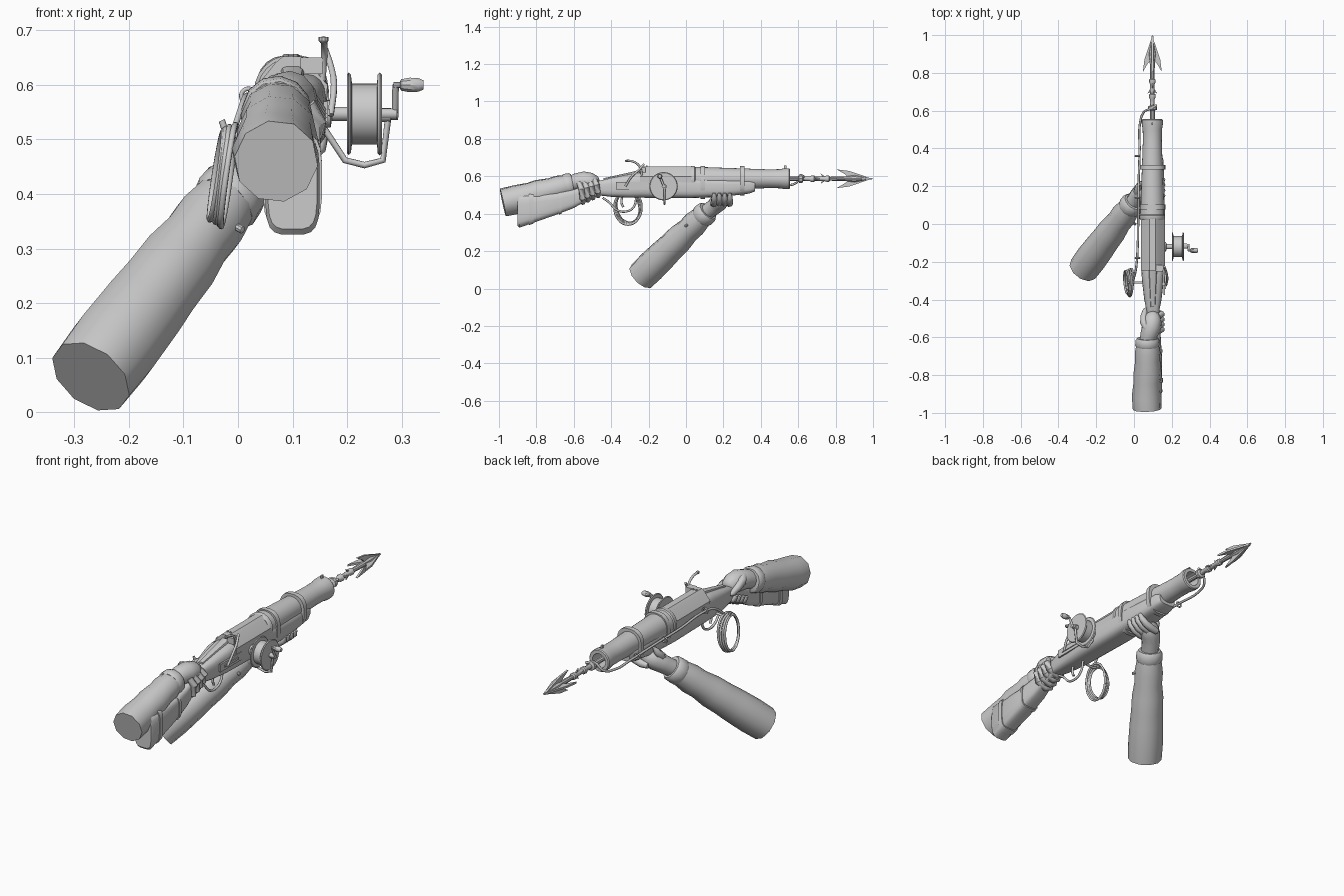
import bpy, math
from math import cos, sin, pi
from mathutils import Vector, Matrix

AX, AZ = 0.097, 0.587          # bore axis


def make(name, verts, faces, angle=35):
    me = bpy.data.meshes.new(name)
    me.from_pydata([tuple(v) for v in verts], [], faces)
    ob = bpy.data.objects.new(name, me)
    bpy.context.collection.objects.link(ob)
    bpy.ops.object.select_all(action='DESELECT')
    ob.select_set(True)
    bpy.context.view_layer.objects.active = ob
    bpy.ops.object.mode_set(mode='EDIT')
    bpy.ops.mesh.select_all(action='SELECT')
    bpy.ops.mesh.normals_make_consistent(inside=False)
    bpy.ops.object.mode_set(mode='OBJECT')
    bpy.ops.object.shade_smooth_by_angle(angle=math.radians(angle))
    return ob


def skin(name, rings, angle=35):
    n = len(rings[0])
    faces = [(k*n+i, k*n+(i+1) % n, (k+1)*n+(i+1) % n, (k+1)*n+i)
             for k in range(len(rings)-1) for i in range(n)]
    faces += [tuple(range(n)), tuple(range((len(rings)-1)*n, len(rings)*n))]
    return make(name, [v for r in rings for v in r], faces, angle)


def limb(name, stations, n=12):
    """Tapered tube through (x, y, z, radius) stations."""
    P = [Vector(s[:3]) for s in stations]
    rings = []
    for k, s in enumerate(stations):
        t = (P[min(k+1, len(P)-1)] - P[max(k-1, 0)]).normalized()
        u = t.cross(Vector((0.1, 0.2, 1))).normalized()
        v = u.cross(t)
        rings.append([P[k] + s[3]*(cos(2*pi*i/n)*u + sin(2*pi*i/n)*v) for i in range(n)])
    return skin(name, rings, 50)


def body(name, stations, n=20, p=4.0, cx=0.1):
    """Rounded-box sections (y, z low, z high, half width) along y."""
    def q(c):
        return math.copysign(abs(c)**(2/p), c)
    return skin(name, [[(cx+w*q(cos(2*pi*(i+.5)/n)), y, (a+b)/2+(b-a)/2*q(sin(2*pi*(i+.5)/n)))
                        for i in range(n)] for y, a, b, w in stations])


def lathe(name, origin, axis, prof, n=20):
    """Turned part; profile is (distance, radius) along the axis."""
    m = Matrix.Translation(origin) @ Vector(axis).to_track_quat('Z', 'Y').to_matrix().to_4x4()
    return skin(name, [[m @ Vector((r*cos(2*pi*i/n), r*sin(2*pi*i/n), d)) for i in range(n)]
                       for d, r in prof])


def wire(name, pts, r, smooth=True, cyclic=False):
    cu = bpy.data.curves.new(name, 'CURVE')
    cu.dimensions, cu.bevel_depth, cu.bevel_resolution = '3D', r, 2
    cu.use_fill_caps, cu.resolution_u = True, 4
    sp = cu.splines.new('BEZIER')
    sp.bezier_points.add(len(pts)-1)
    for b, c in zip(sp.bezier_points, pts):
        b.co = c
        b.handle_left_type = b.handle_right_type = 'AUTO' if smooth else 'VECTOR'
    sp.use_cyclic_u = cyclic
    ob = bpy.data.objects.new(name, cu)
    bpy.context.collection.objects.link(ob)
    bpy.ops.object.select_all(action='DESELECT')
    ob.select_set(True)
    bpy.context.view_layer.objects.active = ob
    bpy.ops.object.convert(target='MESH')
    return bpy.context.object


def box(name, c, s):
    v = [(c[0]+s[0]*i/2, c[1]+s[1]*j/2, c[2]+s[2]*k/2) for i in (-1, 1) for j in (-1, 1) for k in (-1, 1)]
    return make(name, v, [(0, 1, 3, 2), (4, 6, 7, 5), (0, 4, 5, 1), (2, 3, 7, 6), (0, 2, 6, 4), (1, 5, 7, 3)])


# stock and forend
body("stock", [(-.90, .335, .495, .045), (-.89, .325, .505, .05), (-.7, .392, .51, .048),
               (-.6, .43, .53, .042), (-.54, .465, .55, .035), (-.46, .497, .577, .034)])
body("grip_and_forend", [(-.46, .497, .577, .034), (-.4, .49, .592, .046), (-.3, .485, .612, .058),
                         (-.24, .485, .622, .062), (.02, .483, .60, .064), (.2, .49, .59, .062),
                         (.34, .508, .582, .056), (.37, .52, .575, .045)], p=3.5)
body("butt_strap", [(-.84, .338, .512, .054), (-.815, .347, .512, .054)])
body("stock_strap", [(-.68, .395, .516, .051), (-.665, .40, .518, .051)])

# receiver with chamfered top
sec = [(.04, .52), (.036, .60), (.068, .64), (.082, .652), (.115, .652), (.13, .64), (.164, .60), (.16, .52)]
skin("receiver", [[(x, y, z) for x, z in sec] for y in (-.245, .03)])
body("receiver_tang", [(-.44, .57, .59, .012), (-.24, .60, .635, .022)], n=12)
box("side_plate", (.161, -.29, .55), (.008, .17, .04))
box("side_slot", (.166, -.29, .55), (.006, .11, .012))
for x in (.088, .106):
    lathe("rear_sight_peg", (x, -.21, .645), (0, 0, 1), [(0, .005), (.012, .005)], 8)

# barrel, bands and muzzle
lathe("barrel", (AX, 0, AZ), (0, 1, 0),
      [(.02, .062), (.03, .068), (.045, .068), (.05, .063), (.1, .062), (.3, .055), (.44, .05), (.50, .051),
       (.53, .056), (.55, .056), (.555, .052), (.555, .036), (.45, .034)], 24)
for y in (.09, .30):
    z0 = .478 if y < .2 else .496
    body("barrel_band", [(y-.012, z0, .655, .068), (y+.012, z0, .655, .068)], n=24, p=2.6, cx=AX+.002)
box("front_sight", (AX, .53, .648), (.008, .014, .018))

# harpoon shaft, collar, wraps, barbs and head
lathe("harpoon_shaft", (AX, 0, AZ), (0, 1, 0),
      [(.46, .013), (.60, .013), (.605, .024), (.622, .024), (.627, .012), (.66, .012), (.67, .018), (.685, .018),
       (.69, .012), (.74, .012), (.75, .017), (.765, .017), (.77, .011), (.86, .014), (.9, .02), (1.0, .0005)], 10)


def blade(name, prof, ang, t):
    c, s = cos(ang), sin(ang)
    rings = [[(AX+r*c-d*s, y, AZ+r*s+d*c) for y, r in prof] for d in (-t, t)]
    return skin(name, rings)


for k in range(4):
    blade("head_barb", [(.995, .0), (.93, .022), (.87, .042), (.805, .05), (.85, .024), (.865, .008), (.88, .0)], k*pi/2, .005)
    blade("small_barb", [(.72+.03*(k % 2), .008), (.69+.03*(k % 2), .027), (.70+.03*(k % 2), .008)], k*pi/2, .003)

# line reel with crank and guard
lathe("reel", (.15, -.12, .547), (1, 0, 0),
      [(0, .025), (.02, .025), (.022, .013), (.05, .013), (.05, .072), (.053, .076), (.057, .072), (.059, .056),
       (.105, .056), (.106, .072), (.110, .076), (.114, .072), (.114, .01), (.142, .01)], 28)
wire("crank_arm", [(.288, -.115, .54), (.289, -.14, .60)], .006, False)
lathe("crank_handle", (.285, -.14, .60), (1, 0, 0),
      [(0, .006), (.012, .006), (.014, .011), (.03, .014), (.046, .013), (.055, .009)], 10)
lathe("crank_hub", (.26, -.115, .545), (1, 0, 0), [(0, .013), (.02, .013), (.021, .009), (.033, .009)], 12)
wire("reel_guard", [(.158, -.12, .52), (.196, -.115, .462), (.232, -.115, .453), (.266, -.115, .462), (.276, -.115, .545)],
     .006, False)

# cocking levers
wire("cocking_horn", [(.157, -.32, .684), (.158, -.28, .678), (.158, -.25, .655), (.154, -.235, .60)], .006)
lathe("horn_tip", (.157, -.318, .677), (0, 0, 1), [(0, .006), (.004, .009), (.011, .009)], 10)
wire("bolt_arm", [(.160, -.225, .665), (.171, -.255, .632), (.176, -.29, .60), (.170, -.325, .545)], .006)
box("bolt_seat", (.135, -.235, .635), (.04, .035, .03))

# trigger and guard
wire("trigger_guard", [(.1, -.445, .485), (.1, -.41, .46), (.1, -.37, .42), (.1, -.32, .412), (.1, -.28, .435), (.1, -.265, .49)], .006)
wire("trigger", [(.1, -.34, .495), (.1, -.345, .46), (.1, -.335, .435)], .006)

# coiled rope on its hook, and the line to the harpoon
for k in range(4):
    ry, rz = .073-.004*k, .093-.004*k
    wire("rope_coil", [(-.018-.007*k+.013*sin(2*pi*i/10)+.004*cos(2*pi*i/10+k), -.31+ry*cos(2*pi*i/10+.05*k),
                        .434+rz*sin(2*pi*i/10)) for i in range(10)], .0055, cyclic=True)
wire("coil_hook", [(.06, -.31, .512), (-.02, -.31, .515), (-.03, -.31, .535)], .006)
wire("harpoon_line", [(-.005, -.30, .525), (.01, -.24, .57), (.018, -.15, .58), (.022, .0, .565), (.024, .2, .56),
                      (.03, .4, .55), (.03, .52, .55), (.05, .59, .565), (.085, .61, .605), (.12, .63, .60)], .006)
for y in (-.18, .14, .36):
    wire("line_eyelet", [(.019+.013*cos(a*pi/4), y, (.58 if y < 0 else .556)+.013*sin(a*pi/4)) for a in range(8)],
         .004, cyclic=True)

# rear arm sleeve, cuff and hand
limb("rear_sleeve", [(.070, -.979, .460, .077), (.067, -.91, .475, .079), (.070, -.83, .497, .072),
                     (.072, -.79, .508, .075), (.072, -.72, .527, .066), (.072, -.68, .538, .068), (.071, -.635, .550, .059)], 10)
limb("rear_cuff", [(.071, -.65, .547, .061), (.071, -.64, .549, .065), (.071, -.615, .556, .063), (.071, -.605, .558, .056)], 12)
limb("rear_palm", [(.072, -.62, .557, .043), (.08, -.585, .570, .046), (.093, -.545, .575, .051),
                   (.098, -.51, .570, .049), (.10, -.48, .562, .038), (.10, -.468, .558, .02)], 12)
for k in range(4):
    y, z = -.558+.027*k, .012*k
    limb("rear_finger", [(.128, y-.012, .565+z*.4, .015), (.146, y, .53+z*.6, .017), (.138, y+.004, .482+z, .016),
                         (.10, y+.006, .462+z, .015), (.062, y+.004, .478+z, .014), (.05, y+.002, .50+z, .008)], 8)
limb("rear_thumb", [(.075, -.56, .595, .022), (.052, -.52, .59, .021), (.052, -.485, .57, .017),
                    (.06, -.455, .55, .013), (.063, -.445, .545, .006)], 8)

# front arm sleeve, cuff and hand
A, D = Vector((-.27, -.24, .065)), Vector((.27, .358, .35))
limb("front_sleeve", [(*(A+D*t), r) for t, r in
                      ((0, .081), (.15, .084), (.33, .081), (.45, .077), (.58, .076), (.7, .067), (.8, .069), (.93, .058))], 10)
limb("front_cuff", [(*(A+D*t), r) for t, r in ((.9, .060), (.92, .065), (.98, .063), (1.0, .055))], 12)
limb("front_palm", [(*(A+D*.96), .042), (.02, .15, .437, .044), (.045, .175, .462, .05),
                    (.07, .19, .478, .05), (.09, .195, .49, .04)], 12)
for k in range(4):
    y = .145+.028*k
    limb("front_finger", [(.05, y, .452, .016), (.085, y+.004, .455, .019), (.122, y+.006, .466, .018),
                          (.15, y+.006, .488, .015), (.159, y+.005, .51, .008)], 8)
limb("front_thumb", [(.025, .15, .455, .024), (.018, .175, .49, .021), (.024, .20, .52, .016), (.032, .21, .54, .007)], 8)
lathe("cuff_button", (.006, 0, .335), (.7, -.5, -.4), [(-.01, .007), (.003, .007), (.005, .003)], 8)
